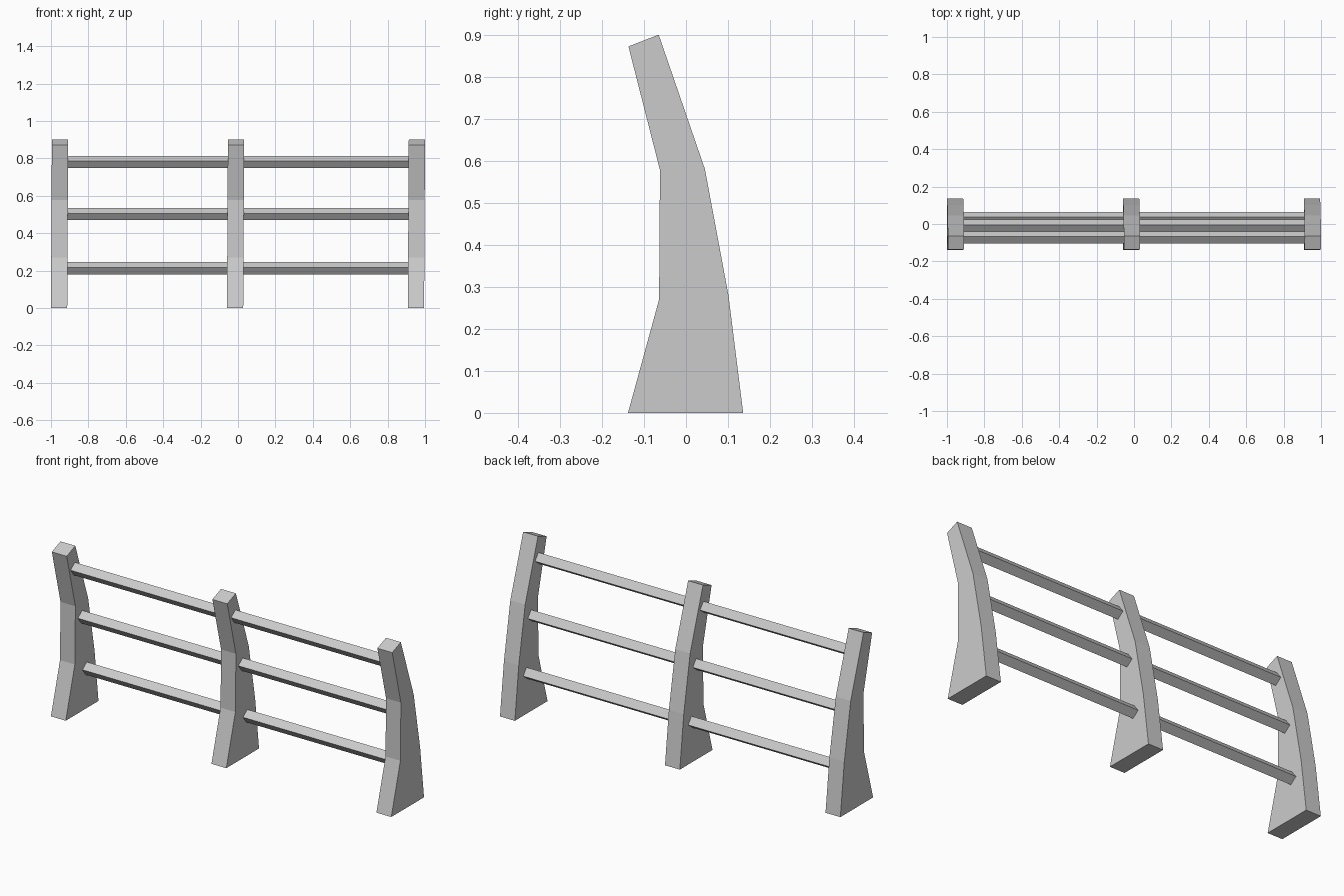
import bpy, bmesh, math

if "Cube" in bpy.data.objects:
    bpy.data.objects.remove(bpy.data.objects["Cube"])


def prism(name, profile, x0, x1, lean=0.0):
    """Extrude a (y, z) profile along x; lean shifts x with height."""
    bm = bmesh.new()
    a = [bm.verts.new((x0 + lean * z, y, z)) for y, z in profile]
    b = [bm.verts.new((x1 + lean * z, y, z)) for y, z in profile]
    bm.faces.new(a)
    bm.faces.new(b[::-1])
    n = len(profile)
    for i in range(n):
        j = (i + 1) % n
        bm.faces.new((a[j], a[i], b[i], b[j]))
    bmesh.ops.recalc_face_normals(bm, faces=bm.faces)
    mesh = bpy.data.meshes.new(name)
    bm.to_mesh(mesh)
    bm.free()
    obj = bpy.data.objects.new(name, mesh)
    bpy.context.collection.objects.link(obj)
    return obj


# Curved, tapering posts
post_profile = [(-0.138, 0), (0.136, 0), (0.101, 0.28), (0.045, 0.58),
                (-0.065, 0.90), (-0.137, 0.872), (-0.062, 0.578), (-0.064, 0.27)]
for side, x in (("left", -1.0), ("middle", -0.059), ("right", 0.908)):
    prism(f"{side}_post", post_profile, x, x + 0.087, lean=0.0055)

# Diamond-section rails running through the posts
r, tilt = 0.0325, math.radians(-8)
for level, cy, cz in (("top", -0.072, 0.781), ("middle", -0.009, 0.502), ("lower", 0.032, 0.213)):
    diamond = [(cy + r * math.cos(tilt + k * math.pi / 2),
                cz + r * math.sin(tilt + k * math.pi / 2)) for k in range(4)]
    prism(f"{level}_rail", diamond, -0.95, 0.95)
